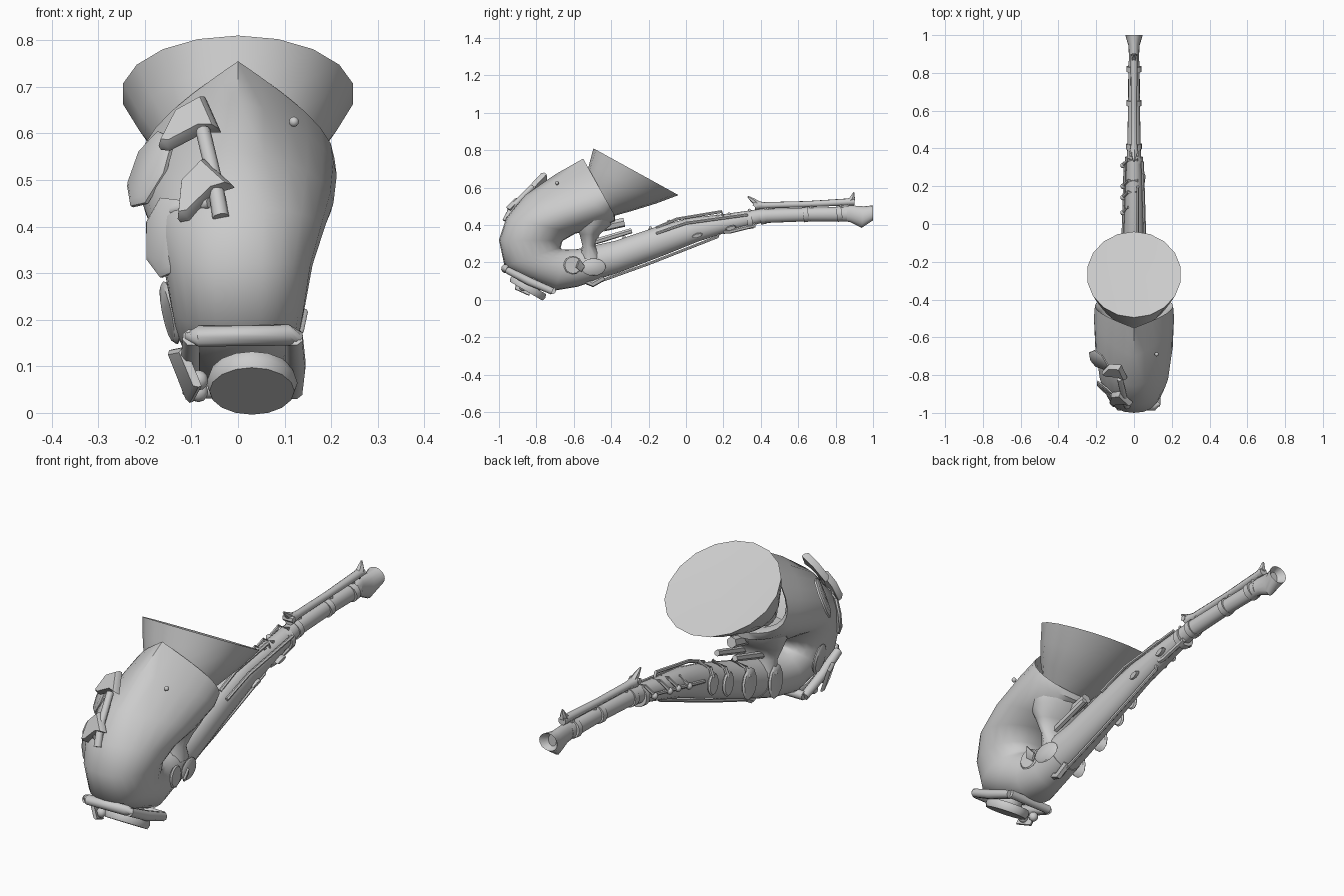
import bpy, bmesh, math
from mathutils import Vector as V

grey = bpy.data.materials.new("plain grey")
grey.diffuse_color = (0.6, 0.6, 0.6, 1)


def finish(name, bm, angle=38):
    bmesh.ops.recalc_face_normals(bm, faces=bm.faces)
    me = bpy.data.meshes.new(name)
    bm.to_mesh(me)
    bm.free()
    me.materials.append(grey)
    me.shade_smooth()
    me.set_sharp_from_angle(angle=math.radians(angle))
    ob = bpy.data.objects.new(name, me)
    bpy.context.collection.objects.link(ob)
    return ob


def loft(name, rings, angle=38):
    """Skin a list of equal-length point rings and cap both ends."""
    bm = bmesh.new()
    vs = [[bm.verts.new(p) for p in r] for r in rings]
    n = len(vs[0])
    for a, b in zip(vs, vs[1:]):
        for i in range(n):
            j = (i + 1) % n
            bm.faces.new((a[i], a[j], b[j], b[i]))
    bm.faces.new(vs[0])
    bm.faces.new(vs[-1])
    return finish(name, bm, angle)


def section(o, i, rx, p=1.0, k=1.0, n=24):
    """Ring in a plane holding the x axis, spanning (y, z) points o to i."""
    pts = []
    for s in range(n):
        a = 2 * math.pi * s / n
        t = ((1 - math.cos(a)) / 2) ** k
        x = rx * math.copysign(abs(math.sin(a)) ** p, math.sin(a))
        pts.append(V((x, o[0] + (i[0] - o[0]) * t, o[1] + (i[1] - o[1]) * t)))
    return pts


def oval(c, u, v, n=12):
    return [V(c) + V(u) * math.cos(2 * math.pi * s / n) + V(v) * math.sin(2 * math.pi * s / n)
            for s in range(n)]


def frame(normal, along):
    n = V(normal).normalized()
    u = V(along)
    u = (u - n * u.dot(n)).normalized()
    return n, u, n.cross(u)


def rod(name, pts, r, n=8):
    """Tube through points; r is one radius or one per point."""
    pts = [V(p) for p in pts]
    rs = r if isinstance(r, (list, tuple)) else [r] * len(pts)
    rings = []
    for i, p in enumerate(pts):
        d = pts[min(i + 1, len(pts) - 1)] - pts[max(i - 1, 0)]
        _, u, v = frame(d, (1, 0.13, 0.31) if abs(d.normalized().x) < 0.9 else (0, 0.2, 1))
        rings.append(oval(p, u * rs[i], v * rs[i], n))
    return loft(name, rings, 50)


def pad(name, c, normal, along, a, b, t, n=12, rim=0.88):
    """Oval plate with bevelled faces."""
    nn, u, v = frame(normal, along)
    c = V(c)
    return loft(name, [oval(c + nn * h * t, u * a * s, v * b * s, n)
                       for h, s in ((-0.5, rim), (0, 1), (0.5, rim))], 45)


def plate(name, c, normal, along, outline, t):
    """Thin bevelled plate from an outline of (along, across) points."""
    nn, u, v = frame(normal, along)
    return loft(name, [[V(c) + nn * h + u * p * s + v * q * s for p, q in outline]
                       for h, s in ((-t / 2, 1), (0, 1), (t / 2, 0.85))], 45)


def ball(name, c, r):
    bm = bmesh.new()
    bmesh.ops.create_uvsphere(bm, u_segments=10, v_segments=6, radius=r)
    bmesh.ops.translate(bm, verts=bm.verts, vec=c)
    return finish(name, bm, 60)


# hollow shell running down into the bow
loft("shell_and_bow", [
    section((-0.76, 0.52), (-0.54, 0.41), 0.13),
    section((-0.575, 0.715), (-0.42, 0.46), 0.175, 1.1, 0.55),
    section((-0.55, 0.755), (-0.38, 0.45), 0.207, 1.1, 0.55),
    section((-0.70, 0.67), (-0.38, 0.42), 0.212, 1.0, 0.65),
    section((-0.86, 0.56), (-0.50, 0.37), 0.205, 0.95, 0.8),
    section((-0.96, 0.44), (-0.59, 0.355), 0.186, 0.9),
    section((-1.00, 0.32), (-0.66, 0.315), 0.160, 0.85),
    section((-0.97, 0.18), (-0.67, 0.28), 0.144, 0.8),
    section((-0.85, 0.11), (-0.665, 0.27), 0.135, 0.8),
    section((-0.70, 0.05), (-0.64, 0.27), 0.118, 0.9),
    section((-0.58, 0.07), (-0.59, 0.27), 0.098),
    section((-0.46, 0.11), (-0.50, 0.285), 0.088)], 50)

# long tapering body tube
loft("body_tube", [section(*s, n=16) for s in [
    ((-0.50, 0.10), (-0.54, 0.28), 0.09), ((-0.36, 0.145), (-0.38, 0.315), 0.076),
    ((-0.10, 0.245), (-0.13, 0.40), 0.06), ((0.06, 0.31), (0.03, 0.44), 0.052),
    ((0.20, 0.355), (0.18, 0.455), 0.047), ((0.40, 0.41), (0.39, 0.485), 0.036),
    ((0.65, 0.42), (0.65, 0.493), 0.031), ((0.86, 0.42), (0.86, 0.497), 0.03)]])
# flared mouth end
loft("mouth_end", [section(*s, n=16) for s in [
    ((0.84, 0.422), (0.84, 0.497), 0.03), ((0.88, 0.415), (0.88, 0.505), 0.026),
    ((0.94, 0.385), (0.95, 0.50), 0.03), ((1.0, 0.425), (1.0, 0.505), 0.046),
    ((0.97, 0.435), (0.97, 0.49), 0.02)]], 30)
# tube collars
for y, z, h in ((0.34, 0.428, 0.048), (0.41, 0.446, 0.042), (0.64, 0.456, 0.04), (0.82, 0.459, 0.041)):
    rod("tube_collar", [(0, y - 0.014, z - 0.002), (0, y + 0.014, z + 0.002)], h, 14)

# wide bell, slightly dished
loft("bell", [section(o, i, rx, n=18) for o, i, rx in [
    ((-0.60, 0.50), (-0.46, 0.43), 0.08), ((-0.545, 0.60), (-0.38, 0.45), 0.125),
    ((-0.535, 0.66), (-0.29, 0.475), 0.17), ((-0.515, 0.735), (-0.16, 0.515), 0.215),
    ((-0.495, 0.81), (-0.04, 0.56), 0.251), ((-0.40, 0.75), (-0.14, 0.61), 0.15)]], 45)

# brace joining shell and tube
loft("shell_brace", [oval((0, y, z), (rx, 0, 0), (0, ry, 0), 14) for y, z, rx, ry in [
    (-0.49, 0.45, 0.17, 0.10), (-0.50, 0.40, 0.158, 0.10), (-0.515, 0.35, 0.13, 0.055),
    (-0.52, 0.29, 0.10, 0.035), (-0.51, 0.22, 0.094, 0.075)]], 60)
# oval pads lying close to the right of the tube
pad("large_side_pad", (0.096, -0.495, 0.175), (1, 0.15, 0.0), (0, 1, 0), 0.067, 0.047, 0.012, 16)
pad("small_side_pad", (0.105, -0.605, 0.185), (1, 0.15, 0), (0, 1, 0), 0.05, 0.05, 0.012, 16)
plate("pointed_side_key", (0.135, -0.56, 0.195), (0.9, 0.3, -0.3), (0.4, 0, 1),
      [(0.03, 0.01), (-0.02, 0.03), (-0.05, 0), (-0.02, -0.02)], 0.01)

# guard frame round the bow foot
rod("guard_bar", [(-0.105, -0.95, 0.16), (-0.085, -0.965, 0.165), (0.11, -0.965, 0.167), (0.13, -0.95, 0.162)],
    [0.015, 0.023, 0.023, 0.015], 10)
for x in (-0.1, 0.12):
    rod("guard_side", [(x, -0.96, 0.162), (x * 1.03, -0.84, 0.10), (x, -0.715, 0.047)], [0.02, 0.023, 0.02], 8)
rod("guard_back_bar", [(-0.1, -0.715, 0.05), (0.12, -0.715, 0.05)], 0.02, 8)
pad("foot_pad", (0.03, -0.845, 0.064), (0, -0.50, -0.86), (0, 0.88, -0.48), 0.108, 0.098, 0.04, 16, 0.93)
pad("foot_neck", (0.03, -0.83, 0.09), (0, -0.48, -0.88), (0, 0.88, -0.48), 0.06, 0.06, 0.06)
for y, z in ((-0.87, 0.07), (-0.80, 0.045)):
    ball("guard_stud", (-0.085, y, z), 0.022)

# hanging leaf keys on the left front
leaf = [(0.075, -0.035), (0.075, 0.03), (0.02, 0.06), (-0.06, 0.045), (-0.095, 0.0), (-0.075, -0.045), (0, -0.06)]
plate("upper_leaf_key", (-0.19, -0.72, 0.53), (-0.75, -0.55, 0.35), (0.5, 0, 1), leaf, 0.016)
plate("lower_leaf_key", (-0.155, -0.875, 0.385), (-0.65, -0.75, 0.1), (0.12, 0, 1), leaf, 0.016)
# hinge caps above each leaf
cap = [(-0.07, -0.04), (-0.03, 0.04), (0.035, 0.065), (0.068, -0.03), (0.03, -0.02), (-0.05, -0.048)]
plate("upper_hinge_cap", (-0.105, -0.785, 0.62), (-0.35, -0.75, 0.55), (1, 0, 0), cap, 0.03)
plate("lower_hinge_cap", (-0.082, -0.93, 0.48), (-0.35, -0.8, 0.45), (1, 0, 0.45), cap, 0.03)
rod("hinge_rod", [(-0.075, -0.82, 0.605), (-0.05, -0.925, 0.50), (-0.037, -0.965, 0.42)], [0.016, 0.016, 0.018])
rod("hinge_arm", [(-0.06, -0.945, 0.45), (-0.14, -0.88, 0.435)], 0.012)
# left bow pad and foot plate
pad("left_bow_pad", (-0.145, -0.76, 0.215), (-1, -0.2, -0.2), (0, 0.2, 1), 0.07, 0.058, 0.016, 14)
plate("left_foot_key", (-0.115, -0.87, 0.09), (-1, -0.4, -0.35), (-0.2, 0, 1),
      [(0.05, 0.05), (0.05, -0.03), (-0.04, -0.05), (-0.07, 0.03)], 0.016)
# right side studs
for c in ((0.12, -0.69, 0.625), (0.18, -0.74, 0.423)):
    ball("shell_stud", c, 0.011)

# tall tone hole pads along the left of the tube
for y, z, x, a, b in ((-0.51, 0.195, 0.098, 0.075, 0.05), (-0.34, 0.245, 0.084, 0.07, 0.05),
                      (-0.20, 0.295, 0.074, 0.056, 0.036), (-0.10, 0.33, 0.067, 0.05, 0.034)):
    pad("tone_pad", (-x, y, z), (-1, 0, 0.1), (0, -0.3, 1), a, b, 0.014)
    rod("tone_pad_arm", [(-x, y, z + 0.03), (-x * 0.8, y, z + 0.07), (0, y + 0.01, z + 0.09)], 0.01, 6)
# small levers and studs further up
for y, z in ((0.06, 0.38), (0.14, 0.40), (0.20, 0.41), (0.31, 0.43)):
    ball("lever_stud", (-0.058, y, z), 0.015)
    rod("lever_arm", [(-0.06, y, z), (-0.03, y + 0.03, z + 0.05), (0.02, y + 0.03, z + 0.05)], 0.008, 6)
for y, z in ((0.06, 0.345), (0.24, 0.385)):
    pad("right_lever", (0.047, y, z), (1, 0, -0.3), (0, 1, 0.3), 0.03, 0.012, 0.02, 8)

# long key rods above, beside and below the tube
rod("right_key_rod", [(0.055, -0.16, 0.355), (0.055, 0.0, 0.41), (0.045, 0.33, 0.455)], 0.008, 6)
rod("left_key_rod", [(-0.058, -0.05, 0.36), (-0.047, 0.33, 0.435)], 0.008, 6)
rod("upper_key_rod", [(0.02, -0.16, 0.385), (0.02, -0.05, 0.432), (0.02, 0.19, 0.472), (0.02, 0.2, 0.44)], 0.008, 6)
rod("lower_key_rod", [(0.015, -0.50, 0.085), (0.015, -0.20, 0.193), (0.015, 0.17, 0.338), (0.015, 0.18, 0.37)], 0.008, 6)
rod("front_lower_rod", [(0.02, 0.20, 0.365), (0.02, 0.23, 0.365), (0.02, 0.37, 0.40)], 0.012, 6)
rod("foot_clip", [(0.02, -0.53, 0.10), (0.02, -0.50, 0.085), (0.02, -0.44, 0.12)], 0.018, 6)
for x in (-0.045, 0.045):
    rod("throat_rod", [(x, -0.52, 0.30), (x, -0.44, 0.325), (x, -0.29, 0.37)], [0.014, 0.016, 0.014], 6)
rod("throat_block", [(0, -0.44, 0.39), (0, -0.33, 0.415)], 0.025, 6)

# slim upper pipe with flared tips and posts
rod("octave_pipe", [(0, 0.37, 0.505), (0, 0.42, 0.505), (0, 0.65, 0.512), (0, 0.90, 0.525)],
    [0.026, 0.018, 0.017, 0.02], 8)
for y, z in ((0.44, 0.48), (0.67, 0.485), (0.83, 0.495)):
    rod("pipe_post", [(0, y, z - 0.02), (0, y, z + 0.025)], 0.013, 6)
rod("rear_spike", [(0, 0.40, 0.50), (0, 0.36, 0.53), (0, 0.33, 0.553)], [0.02, 0.014, 0.004], 6)
rod("tip_spike", [(0, 0.86, 0.515), (0, 0.89, 0.54), (0, 0.897, 0.575)], [0.018, 0.018, 0.004], 6)
rod("rear_crosspiece", [(-0.025, 0.37, 0.51), (0.025, 0.37, 0.51)], 0.014, 6)
